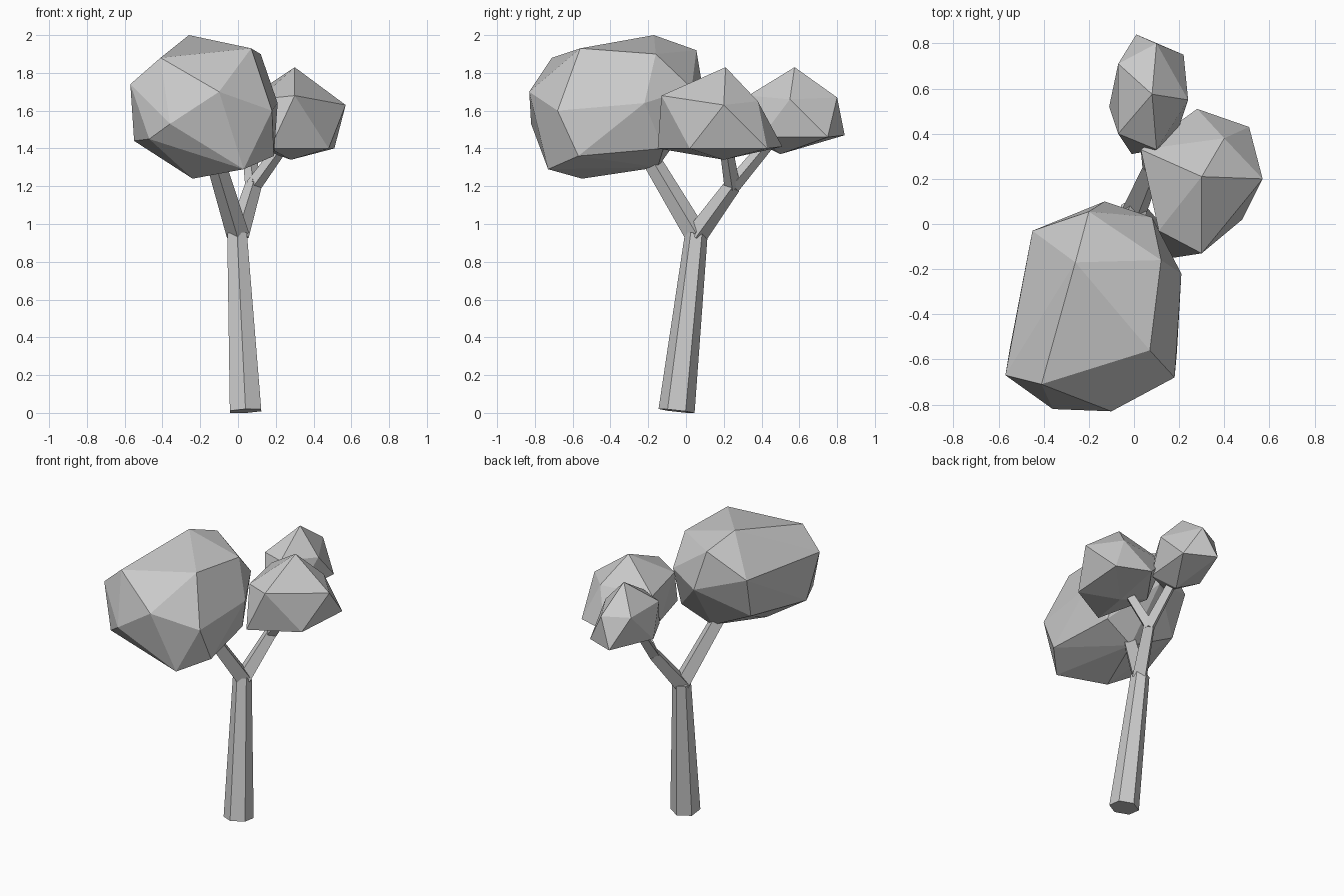
import bpy
import bmesh
from mathutils import Matrix, Vector

cube = bpy.data.objects.get("Cube")
if cube:
    bpy.data.objects.remove(cube, do_unlink=True)

grey = bpy.data.materials.new("plain_grey")
grey.use_nodes = True
grey.diffuse_color = (0.6, 0.6, 0.6, 1)
grey.node_tree.nodes["Principled BSDF"].inputs["Base Color"].default_value = grey.diffuse_color


def finish(name, bm):
    """Turn a bmesh into a flat-shaded object."""
    bmesh.ops.recalc_face_normals(bm, faces=bm.faces)
    mesh = bpy.data.meshes.new(name)
    bm.to_mesh(mesh)
    bm.free()
    mesh.materials.append(grey)
    obj = bpy.data.objects.new(name, mesh)
    bpy.context.collection.objects.link(obj)
    return obj


def limb(name, start, end, r_start, r_end, sides):
    """Tapered prism running between two points."""
    start, end = Vector(start), Vector(end)
    axis = end - start
    turn = Vector((0, 0, 1)).rotation_difference(axis).to_matrix().to_4x4()
    bm = bmesh.new()
    bmesh.ops.create_cone(bm, cap_ends=True, segments=sides, radius1=r_start,
                          radius2=r_end, depth=axis.length,
                          matrix=Matrix.Translation((start + end) / 2) @ turn)
    return finish(name, bm)


def canopy(name, *rings):
    """Faceted leaf mass wrapped around a few rings of corner points."""
    bm = bmesh.new()
    for ring in rings:
        for corner in ring:
            bm.verts.new(corner)
    hull = bmesh.ops.convex_hull(bm, input=bm.verts)
    spare = [v for v in hull["geom_interior"] if isinstance(v, bmesh.types.BMVert)]
    bmesh.ops.delete(bm, geom=spare, context="VERTS")
    return finish(name, bm)


# Leaning trunk and its forks
crotch = (0, 0.055, 0.94)
fork = (0.08, 0.245, 1.2)
limb("trunk", (0.04, -0.05, 0.01), (-0.005, 0.055, 0.95), 0.096, 0.06, 6)
limb("front_branch", crotch, (-0.14, -0.22, 1.4), 0.06, 0.048, 4)
limb("back_branch", crotch, fork, 0.058, 0.045, 4)
limb("left_twig", fork, (0.24, 0.21, 1.42), 0.042, 0.034, 4)
limb("rear_twig", fork, (0.05, 0.47, 1.47), 0.042, 0.034, 4)

# Small leaf masses: tip, upper ring, lower ring, underside
canopy("left_canopy",
       [(0.30, 0.21, 1.83)],
       [(0.57, 0.2, 1.63), (0.3, -0.13, 1.68), (0.11, -0.03, 1.66),
        (0.03, 0.33, 1.65), (0.4, 0.38, 1.65)],
       [(0.28, 0.51, 1.41), (0.51, 0.43, 1.4), (0.48, 0.02, 1.4),
        (0.17, -0.15, 1.4), (0.06, 0.2, 1.42)],
       [(0.28, 0.2, 1.34)])
canopy("rear_canopy",
       [(0.08, 0.575, 1.83)],
       [(0.1, 0.8, 1.67), (0.24, 0.55, 1.66), (0.1, 0.33, 1.68),
        (-0.07, 0.4, 1.67), (-0.07, 0.71, 1.67)],
       [(0.22, 0.75, 1.46), (0.19, 0.4, 1.46), (-0.01, 0.31, 1.46),
        (-0.11, 0.52, 1.46), (0.01, 0.84, 1.47)],
       [(0.07, 0.5, 1.37)])

# Large leaf mass: crown, middle, underside
canopy("front_canopy",
       [(-0.26, -0.17, 2), (0.07, -0.56, 1.93), (-0.41, -0.71, 1.88),
        (0.12, -0.16, 1.9), (-0.2, 0.055, 1.92)],
       [(-0.45, -0.03, 1.75), (-0.57, -0.67, 1.74), (-0.1, -0.83, 1.7),
        (-0.36, -0.82, 1.53), (0.18, -0.68, 1.6), (0.21, -0.22, 1.64),
        (0.08, 0.03, 1.72), (-0.13, 0.1, 1.65)],
       [(-0.55, -0.55, 1.44), (-0.47, -0.74, 1.45), (0.19, -0.57, 1.36),
        (0.03, -0.73, 1.29), (-0.24, -0.55, 1.24), (-0.1, -0.15, 1.3),
        (-0.42, -0.12, 1.46), (0.12, -0.12, 1.4)])
